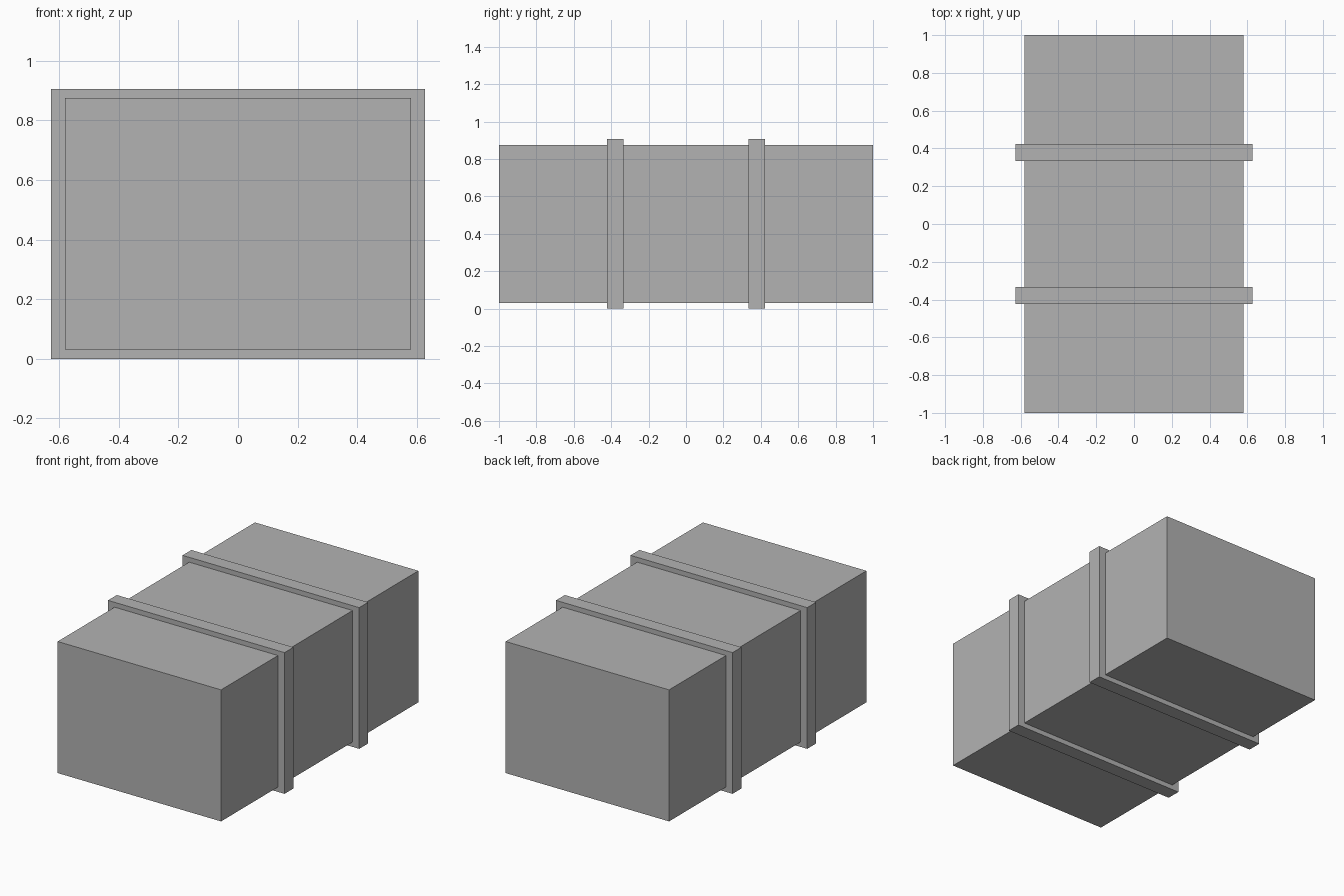
import bpy

# Remove the default cube
default = bpy.data.objects.get("Cube")
if default:
    bpy.data.objects.remove(default, do_unlink=True)

# Single plain grey
grey = bpy.data.materials.new("plain_grey")
grey.use_nodes = True
colour = (0.448, 0.448, 0.448, 1.0)
grey.diffuse_color = colour
grey.node_tree.nodes["Principled BSDF"].inputs["Base Color"].default_value = colour

MID_Z = 0.453


def box(name, size, y=0.0):
    """Flat-faced box centred on the crate's long axis."""
    bpy.ops.mesh.primitive_cube_add(size=1, location=(0, y, MID_Z))
    obj = bpy.context.object
    obj.name = name
    obj.scale = size
    bpy.ops.object.transform_apply(location=False, rotation=False, scale=True)
    obj.data.materials.append(grey)
    return obj


# Main crate body
box("crate_body", (1.16, 2.0, 0.844))

# Raised bands wrapping all four long sides
for name, side in (("front_band", -1), ("back_band", 1)):
    box(name, (1.254, 0.09, 2 * MID_Z), side * 0.378)
